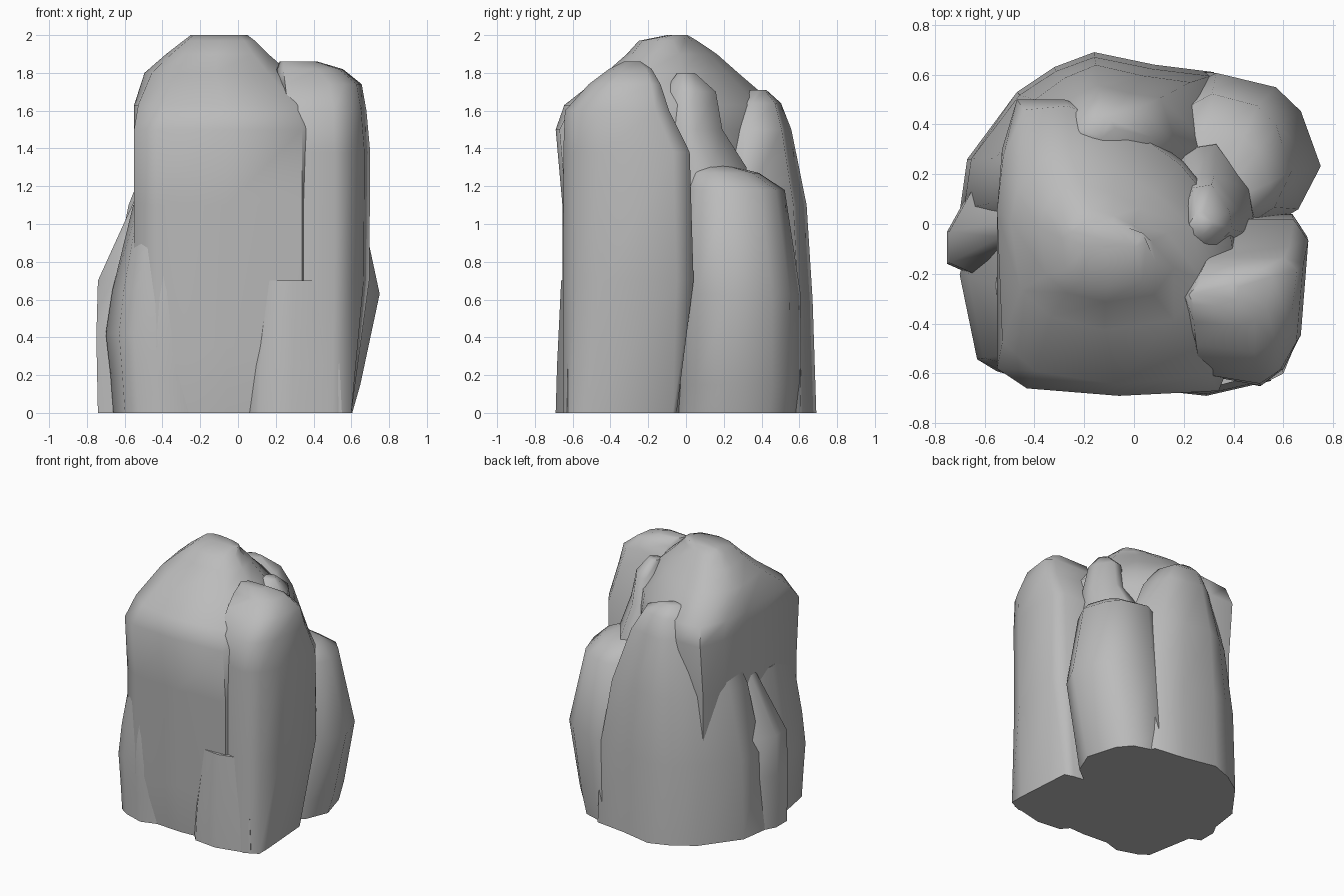
import bpy
import bmesh
import math

# Remove only the default object
default_cube = bpy.data.objects.get("Cube")
if default_cube:
    bpy.data.objects.remove(default_cube, do_unlink=True)

# Single stone colour
stone = bpy.data.materials.new("stone_grey")
stone.use_nodes = True
grey = (0.5, 0.5, 0.5, 1)
stone.diffuse_color = grey
shader = next(node for node in stone.node_tree.nodes if node.type == 'BSDF_PRINCIPLED')
shader.inputs["Base Color"].default_value = grey
shader.inputs["Roughness"].default_value = 0.9


def blend_outlines(lower, upper, amount):
    """Mix two outlines with the same number of points."""
    amount = min(max(amount, 0), 1)
    return [(a[0] + (b[0] - a[0]) * amount, a[1] + (b[1] - a[1]) * amount)
            for a, b in zip(lower, upper)]


def stone_lobe(name, outline, levels, crown=None, start=0, end=1):
    """Loft a counter-clockwise outline through levels of
    (height, x scale, y scale, x shift, y shift) and cap both ends.
    The outline turns into the crown between the start and end heights."""
    bm = bmesh.new()
    rings = []
    for height, scale_x, scale_y, shift_x, shift_y in levels:
        points = blend_outlines(outline, crown or outline, (height - start) / (end - start))
        xs, ys = zip(*points)
        centre_x = (min(xs) + max(xs)) / 2
        centre_y = (min(ys) + max(ys)) / 2
        rings.append([bm.verts.new((
            centre_x + shift_x + scale_x * (x - centre_x),
            centre_y + shift_y + scale_y * (y - centre_y),
            height)) for x, y in points])

    # Side walls between neighbouring rings
    count = len(outline)
    for lower, upper in zip(rings, rings[1:]):
        for i in range(count):
            j = (i + 1) % count
            bm.faces.new((lower[i], lower[j], upper[j], upper[i]))
    bm.faces.new(list(reversed(rings[0])))
    bm.faces.new(rings[-1])
    bmesh.ops.recalc_face_normals(bm, faces=bm.faces[:])

    mesh = bpy.data.meshes.new(name)
    bm.to_mesh(mesh)
    bm.free()
    mesh.materials.append(stone)
    lobe = bpy.data.objects.new(name, mesh)
    bpy.context.collection.objects.link(lobe)

    # Soft shading with a crisp bottom edge
    bpy.ops.object.select_all(action='DESELECT')
    lobe.select_set(True)
    bpy.context.view_layer.objects.active = lobe
    bpy.ops.object.shade_smooth_by_angle(angle=math.radians(60))


# Tall front mass carrying the summit
stone_lobe(
    "main_peak",
    [(-.55, -.58), (-.43, -.66), (-.06, -.69), (.34, -.67), (.45, -.4), (.4, 0),
     (.2, .25), (0, .4), (-.28, .5), (-.47, .5), (-.53, .3), (-.55, .05)],
    [(0, .98, .88, 0, 0), (.35, 1, .94, 0, 0), (1.1, 1, .94, 0, 0), (1.5, 1, 1, 0, 0),
     (1.63, .98, .94, -.01, .01), (1.8, .77, .59, -.06, .02), (1.9, .54, .4, -.06, .02),
     (1.97, .38, .26, -.05, 0), (2, .3, .09, -.05, .05)],
    crown=[(-.5, -.42), (-.34, -.6), (-.06, -.69), (.3, -.62), (.45, -.35), (.4, 0),
           (.2, .25), (0, .4), (-.24, .5), (-.4, .46), (-.52, .25), (-.55, .05)],
    start=1.5, end=1.8)

# Front right shoulder, sharp cornered below and narrowing to a sideways ridge
stone_lobe(
    "front_shoulder",
    [(.25, -.6), (.5, -.65), (.6, -.6), (.6, -.5), (.57, -.07), (.5, -.05),
     (.3, -.02), (.2, -.3)],
    [(0, 1, 1, 0, 0), (.7, .98, 1, 0, 0), (1.38, 1, .97, 0, -.01),
     (1.6, .92, .8, 0, -.06), (1.74, .9, .55, -.02, -.02), (1.82, .7, .33, -.07, .01),
     (1.86, .4, .13, -.13, .02)],
    crown=[(.25, -.6), (.51, -.65), (.6, -.58), (.67, -.44), (.7, -.05), (.64, .04),
           (.3, .04), (.2, -.3)],
    start=0, end=.7)

# Toe spreading at the foot of the front wall
stone_lobe(
    "front_toe",
    [(.05, -.6), (.11, -.67), (.29, -.69), (.55, -.63), (.5, -.4), (.05, -.4)],
    [(0, 1, 1, 0, 0), (.25, .95, .95, 0, 0), (.7, .7, .8, 0, 0)])

# Lower column at the back right with a flat sloping top
stone_lobe(
    "back_column",
    [(.1, 0), (.5, -.05), (.66, .05), (.75, .23), (.67, .46), (.57, .56),
     (.33, .62), (.1, .5)],
    [(0, .8, .97, -.08, -.01), (.15, .87, .97, -.06, 0), (.63, 1, .96, 0, 0),
     (1.18, .76, .8, -.04, -.03), (1.27, .58, .57, -.07, -.09),
     (1.31, .35, .28, -.1, -.15)])

# Broad tapering buttress behind the summit
stone_lobe(
    "back_buttress",
    [(-.5, -.1), (0, -.1), (.45, .3), (.32, .61), (.08, .64), (-.16, .69),
     (-.32, .63), (-.47, .53), (-.67, .26), (-.7, .05)],
    [(0, 1, 1, 0, 0), (.6, .97, .95, 0, 0), (1.1, .79, .87, 0, 0),
     (1.5, .52, .64, 0, .01), (1.64, .35, .4, 0, .05), (1.71, .12, .1, -.02, .09)])

# Knob wedged between the columns, spreading downwards
stone_lobe(
    "inner_knob",
    [(.14, -.12), (.3, -.14), (.48, .02), (.46, .14), (.33, .32), (.2, .3), (.1, .1)],
    [(.8, 1.1, 1.1, 0, 0), (1.3, 1, 1, 0, 0), (1.5, .78, .75, 0, -.07),
     (1.7, .55, .6, 0, -.07), (1.8, .25, .2, -.02, -.09)])

# Low flank leaning on the left wall
stone_lobe(
    "side_flank",
    [(-.75, -.16), (-.57, -.24), (-.2, -.2), (-.2, .2), (-.65, .15), (-.75, -.03)],
    [(0, .97, 1, 0, 0), (.4, 1, 1, 0, 0), (.7, .97, .97, 0, 0), (1.15, .3, .45, .02, .03)])

# Swollen foot at the front left corner
stone_lobe(
    "corner_foot",
    [(-.63, -.55), (-.55, -.6), (-.38, -.65), (-.2, -.6), (-.2, -.3), (-.3, 0),
     (-.65, 0), (-.7, -.2)],
    [(0, .88, .97, .01, 0), (.2, .9, .97, 0, 0), (.42, 1, .97, 0, 0),
     (.65, .86, .95, 0, 0), (1.1, .42, .8, 0, -.02)])
